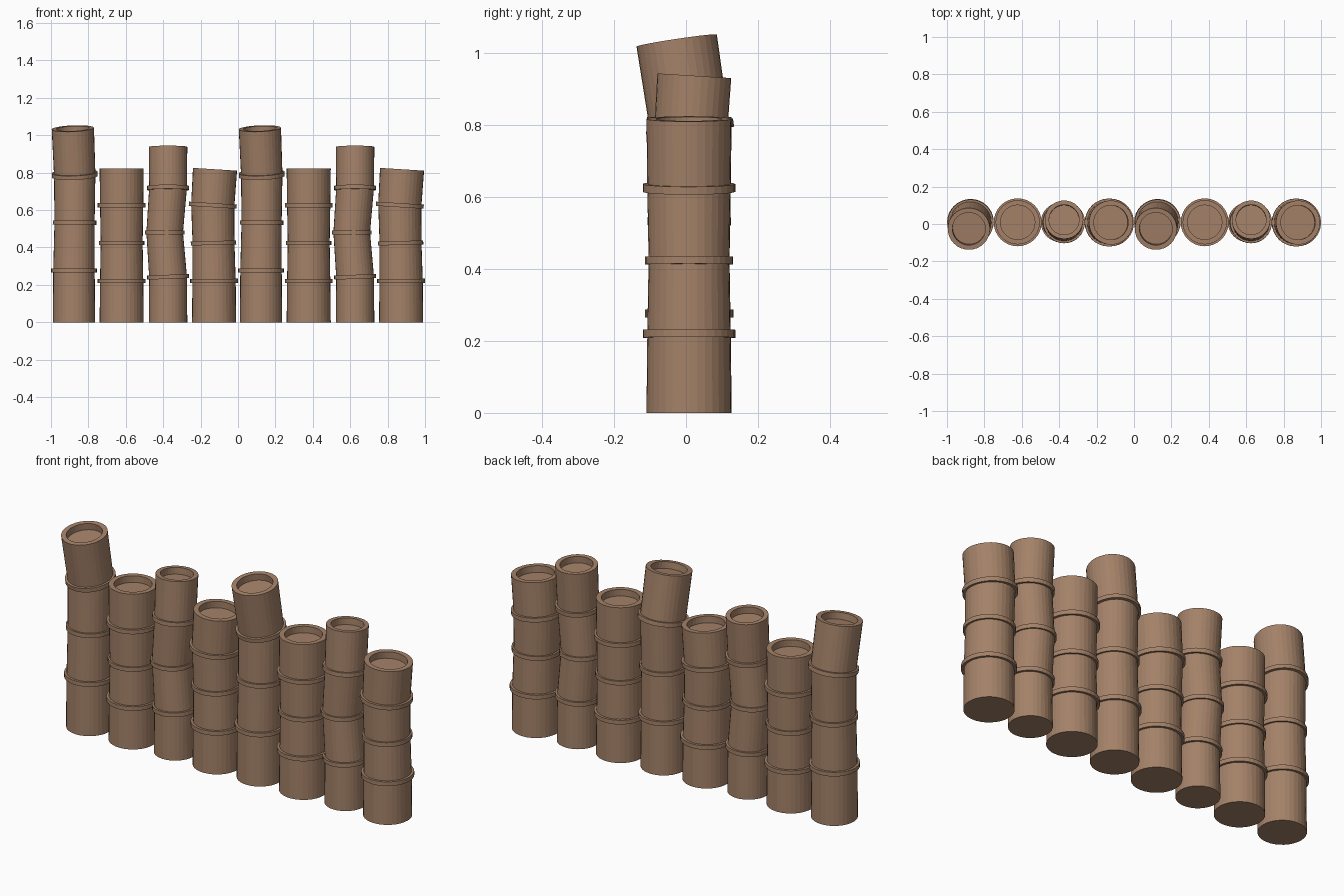
import bpy, bmesh, math
from mathutils import Vector

if "Cube" in bpy.data.objects:
    bpy.data.objects.remove(bpy.data.objects["Cube"])

SIDES = 32
Y0 = 0.009

bamboo = bpy.data.materials.new("bamboo_brown")
bamboo.diffuse_color = (0.37, 0.222, 0.14, 1)
bamboo.use_nodes = True
bamboo.node_tree.nodes["Principled BSDF"].inputs["Base Color"].default_value = bamboo.diffuse_color


def loop(bm, centre, axis, r):
    """Circle of vertices at centre, square to axis."""
    q = Vector((0, 0, 1)).rotation_difference(axis)
    out = []
    for i in range(SIDES):
        a = 2 * math.pi * i / SIDES
        out.append(bm.verts.new(centre + q @ Vector((r * math.cos(a), r * math.sin(a), 0))))
    return out


def bridge(bm, a, b):
    for i in range(SIDES):
        j = (i + 1) % SIDES
        bm.faces.new((a[i], a[j], b[j], b[i]))


def finish(bm, name):
    bmesh.ops.recalc_face_normals(bm, faces=bm.faces)
    me = bpy.data.meshes.new(name)
    bm.to_mesh(me)
    bm.free()
    me.materials.append(bamboo)
    ob = bpy.data.objects.new(name, me)
    bpy.context.collection.objects.link(ob)
    return ob


def pole(name, x, r, points):
    """Jointed stalk; points are (dx, dy, z) for base, three joints and top."""
    pts = [Vector((x + p[0], Y0 + p[1], p[2])) for p in points]
    dirs = [(pts[i + 1] - pts[i]).normalized() for i in range(4)]
    axes = [Vector((0, 0, 1)), (dirs[0] + dirs[1]).normalized(),
            (dirs[1] + dirs[2]).normalized(), dirs[3], dirs[3]]
    waist = [1, 0.98, 0.95, 0.98, 1]

    # stalk wall, then rim and recessed floor at the open top
    bm = bmesh.new()
    loops = [loop(bm, p, a, r * w) for p, a, w in zip(pts, axes, waist)]
    up = dirs[3]
    loops.append(loop(bm, pts[4], up, r * 0.78))
    loops.append(loop(bm, pts[4] - up * 0.035, up, r * 0.78))
    for a, b in zip(loops, loops[1:]):
        bridge(bm, a, b)
    bm.faces.new(loops[0])
    bm.faces.new(loops[-1])
    finish(bm, name + "_stalk")

    # collars at the joints
    for k, outer in ((1, 1.085), (2, 1.03), (3, 1.085)):
        bm = bmesh.new()
        h = axes[k] * 0.011
        section = [(-1, 0.93), (-1, outer), (1, outer), (1, 0.93)]
        ls = [loop(bm, pts[k] + h * s, axes[k], r * f) for s, f in section]
        for i in range(4):
            bridge(bm, ls[i], ls[(i + 1) % 4])
        finish(bm, f"{name}_collar_{k}")


# one set of four poles, repeated along the fence
for n, sx in enumerate((0.0, 1.0)):
    tag = ("left", "right")[n]
    pole(tag + "_tall_pole", -0.877 + sx, 0.113,
         [(0, 0, 0), (0, 0, 0.277), (0.003, 0, 0.533), (0.004, 0.002, 0.79), (-0.006, -0.035, 1.036)])
    pole(tag + "_straight_pole", -0.622 + sx, 0.118,
         [(0, 0, 0), (0, 0, 0.22), (0, 0, 0.424), (0, 0, 0.626), (0, 0, 0.823)])
    pole(tag + "_thin_pole", -0.374 + sx, 0.103,
         [(0, 0, 0), (0, 0, 0.243), (-0.018, 0, 0.48), (0, 0, 0.718), (0, 0.014, 0.938)])
    pole(tag + "_leaning_pole", -0.128 + sx, 0.118,
         [(0, -0.001, 0), (0, -0.001, 0.221), (-0.003, -0.001, 0.424), (-0.007, -0.001, 0.626), (0.005, -0.001, 0.818)])
